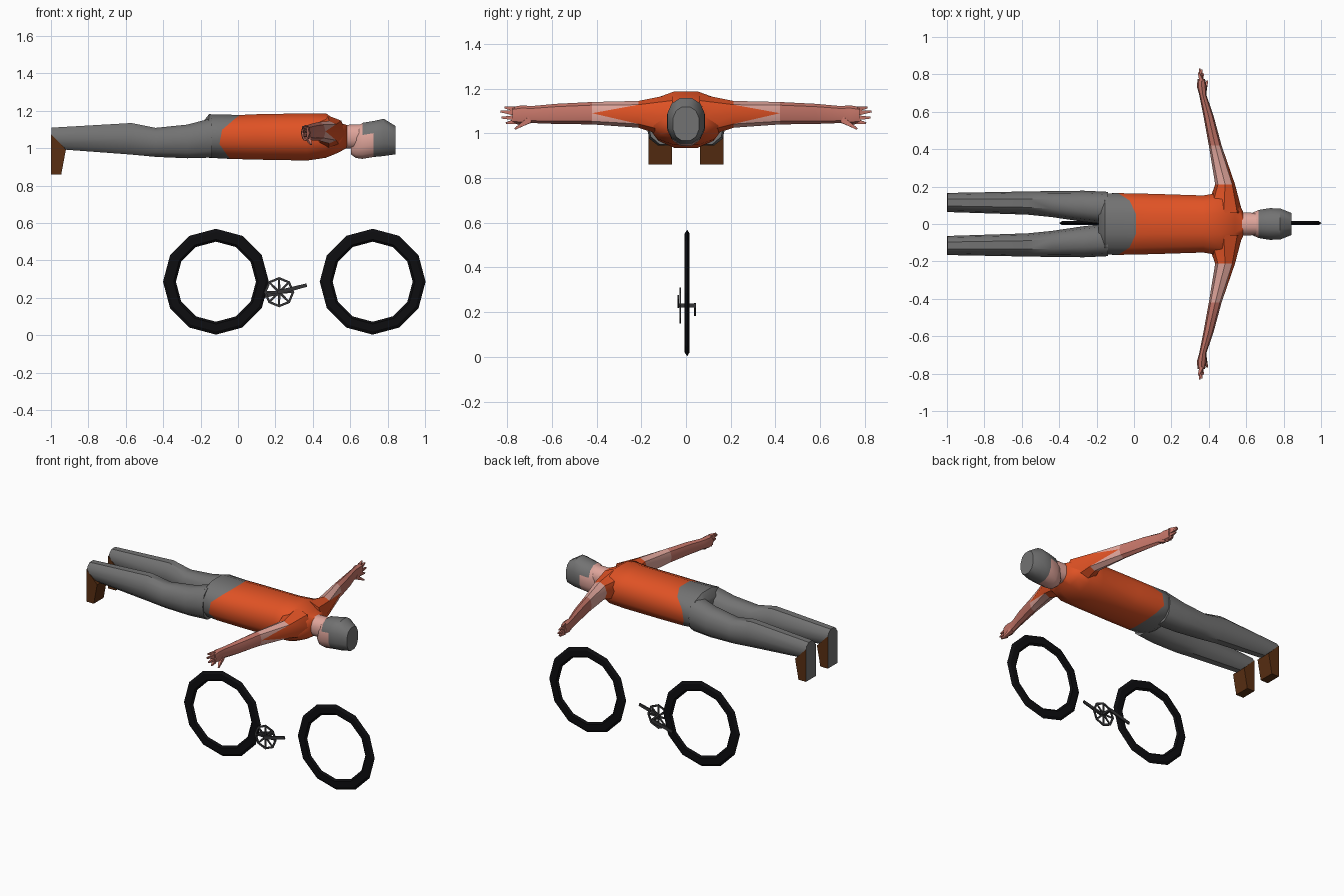
import bpy, bmesh, math
from mathutils import Vector, Matrix

if "Cube" in bpy.data.objects:
    bpy.data.objects.remove(bpy.data.objects["Cube"])


def mat(name, rgb):
    m = bpy.data.materials.new(name)
    m.diffuse_color = (*rgb, 1)
    m.use_nodes = True
    m.node_tree.nodes["Principled BSDF"].inputs["Base Color"].default_value = m.diffuse_color
    return m


GREY = mat("grey cloth", (0.17, 0.17, 0.17))
ORANGE = mat("orange shirt", (0.75, 0.085, 0.018))
PINK = mat("light skin", (0.75, 0.38, 0.33))
SALMON = mat("dark skin", (0.56, 0.18, 0.14))
BROWN = mat("brown shoe", (0.10, 0.028, 0.006))
BLACK = mat("black rubber", (0.004, 0.004, 0.005))
STEEL = mat("dark steel", (0.035, 0.035, 0.037))


def finish(name, bm, mats, rule=None, smooth=40):
    bmesh.ops.recalc_face_normals(bm, faces=bm.faces)
    for f in bm.faces:
        f.material_index = rule(f) if rule else 0
    me = bpy.data.meshes.new(name)
    bm.to_mesh(me)
    bm.free()
    for m in mats:
        me.materials.append(m)
    ob = bpy.data.objects.new(name, me)
    bpy.context.collection.objects.link(ob)
    if smooth:
        bpy.ops.object.select_all(action='DESELECT')
        ob.select_set(True)
        bpy.context.view_layer.objects.active = ob
        bpy.ops.object.shade_smooth_by_angle(angle=math.radians(smooth))
    return ob


def oval(n, hu, hv, phase=0.0, power=0.85):
    """Rounded section as (u, v, sine) points."""
    pts = []
    for k in range(n):
        a = 2 * math.pi * (k + phase) / n
        c, s = math.cos(a), math.sin(a)
        pts.append((math.copysign(abs(c) ** power, c) * hu,
                    math.copysign(abs(s) ** power, s) * hv, s))
    return pts


def loft(rings, wedge=None):
    """Skin closed rings; the wedge segment gets pointed faces at its first corner."""
    bm = bmesh.new()
    vs = [[bm.verts.new(p) for p in r] for r in rings]
    n = len(rings[0])
    for i in range(len(vs) - 1):
        a, b = vs[i], vs[i + 1]
        for j in range(n):
            k = (j + 1) % n
            if i == wedge and j == 0:
                bm.faces.new((a[0], a[1], b[0]))
                bm.faces.new((a[1], b[1], b[0]))
            elif i == wedge and j == n - 1:
                bm.faces.new((a[j], a[0], b[0]))
                bm.faces.new((a[j], b[0], b[j]))
            else:
                bm.faces.new((a[j], a[k], b[k], b[j]))
    bm.faces.new(vs[0])
    bm.faces.new(vs[-1])
    return bm


def along_x(x, y0, y1, z0, z1, n=12, phase=0.5):
    return [(x, (y0 + y1) / 2 + u, (z0 + z1) / 2 + v)
            for u, v, s in oval(n, (y1 - y0) / 2, (z1 - z0) / 2, phase)]


# Torso: trousers below a slanted waist ring, shirt above
hips = [(-.19, .15, .965, 1.14), (-.155, .168, .945, 1.185)]
shirt = [(.1, .166, .935, 1.185), (.37, .157, .93, 1.19), (.47, .175, .945, 1.19),
         (.54, .15, .975, 1.14), (.582, .07, 1.0, 1.125)]
waist = [(-.12 + .135 * max(s, 0) + .08 * max(-s, 0), u, 1.06 + v)
         for u, v, s in oval(12, .17, .121, .5)]
rings = ([along_x(x, -h, h, a, b) for x, h, a, b in hips] + [waist]
         + [along_x(x, -h, h, a, b) for x, h, a, b in shirt])
bm = loft(rings)
waist_x = {(round(p[1], 3), round(p[2], 3)): p[0] for p in waist}
finish("torso", bm, [GREY, ORANGE],
       lambda f: 0 if max(v.co.x for v in f.verts) < .05 else 1)

# Neck and head: hair covers the crown and the back
finish("neck", loft([along_x(.54, -.066, .066, 1.0, 1.125),
                     along_x(.67, -.06, .06, .99, 1.13)]), [PINK])
skull = [(.605, .035, .965, 1.05), (.63, .06, .945, 1.11), (.665, .077, .94, 1.138),
         (.725, .087, .95, 1.148), (.78, .086, .955, 1.16), (.843, .06, .965, 1.12)]
finish("head", loft([along_x(x, -h, h, a, b) for x, h, a, b in skull]), [PINK, GREY],
       lambda f: int(f.calc_center_median().x > .726 or
                     (f.calc_center_median().x > .66 and f.calc_center_median().z > 1.08)))

leg = [(-.998, .064, .166, .995, 1.112), (-.57, .05, .174, .962, 1.138),
       (-.44, .037, .176, .95, 1.112), (-.27, .012, .178, .942, 1.13),
       (-.14, -.002, .172, .945, 1.165)]
shoe = [(-1, 1.075), (-.92, .993), (-.945, .86), (-1, .86)]
arm = [(.06, .48, .1, 1.075, .1), (.212, .487, .053, 1.085, .06), (.42, .434, .034, 1.09, .05),
       (.58, .398, .027, 1.087, .045), (.69, .368, .019, 1.084, .038),
       (.735, .362, .026, 1.082, .043), (.775, .36, .02, 1.08, .038)]
# Fingers: base height, tip x, tip y, tip height
fingers = [(1.108, .345, .81, 1.115), (1.09, .352, .83, 1.098),
           (1.07, .362, .826, 1.07), (1.053, .37, .805, 1.045)]


def box_between(bm, p, q, w0, w1, d=None):
    """Tapered four-sided bar from p to q."""
    p, q = Vector(p), Vector(q)
    dirn = (q - p).normalized()
    side = dirn.cross(Vector((0, 1, 0)) if abs(dirn.y) < .8 else Vector((1, 0, 0))).normalized()
    up = dirn.cross(side)
    ends = []
    for c, w in ((p, w0), (q, w1)):
        t = d or w
        ends.append([bm.verts.new(c + side * w * a + up * t * b)
                     for a, b in ((1, 1), (-1, 1), (-1, -1), (1, -1))])
    a, b = ends
    for j in range(4):
        k = (j + 1) % 4
        bm.faces.new((a[j], a[k], b[k], b[j]))
    bm.faces.new(a)
    bm.faces.new(b)


def arm_colour(f):
    c, y = f.calc_center_median(), [abs(v.co.y) for v in f.verts]
    if max(y) < .22 or (len(y) == 3 and abs(c.y) < .3):
        return 0
    return 1 if max(y) < .43 else 2


for s, side in ((1, "left"), (-1, "right")):
    # Trouser leg
    finish(side + "_leg", loft([along_x(x, s * a, s * b, c, d, 10, 0) for x, a, b, c, d in leg]),
           [GREY])
    # Shoe with a grey sole
    finish(side + "_shoe", loft([[(x, s * y, z) for x, z in shoe] for y in (.063, .167)]),
           [BROWN, GREY], lambda f: int(f.normal.x < -.9), 20)
    # Arm with sleeve point, bare upper arm and darker forearm
    finish(side + "_arm", loft([[(xc + u, s * y, zc + v) for u, v, _ in oval(8, hx, hz, 0, .95)]
                                for y, xc, hx, zc, hz in arm], 1),
           [ORANGE, PINK, SALMON], arm_colour)
    # Fingers and thumb
    bm = bmesh.new()
    for z, tx, ty, tz in fingers:
        box_between(bm, (.36, s * .765, z), (tx, s * ty, tz), .011, .004)
    box_between(bm, (.372, s * .70, 1.06), (.392, s * .765, 1.02), .014, .004)
    finish(side + "_fingers", bm, [SALMON])


def ring_y(name, centre, section, n, material):
    """Ring around the y axis from (radius, y) section points."""
    bm = bmesh.new()
    vs = [[bm.verts.new((centre[0] + r * math.cos(a), centre[1] + y, centre[2] + r * math.sin(a)))
           for r, y in section] for a in (2 * math.pi * k / n for k in range(n))]
    m = len(section)
    for k in range(n):
        a, b = vs[k], vs[(k + 1) % n]
        for j in range(m):
            i = (j + 1) % m
            bm.faces.new((a[j], a[i], b[i], b[j]))
    return finish(name, bm, [material], None, 0)


# Tyres
tyre = [(.283, 0), (.266, .011), (.226, .011), (.214, 0), (.226, -.011), (.266, -.011)]
for name, x in (("rear_tyre", -.118), ("front_tyre", .72)):
    ring_y(name, (x, .005, .286), tyre, 12, BLACK)

# Chainring with spokes
cx, cz = .22, .23
ring_y("chainring", (cx, -.025, cz),
       [(.081, -.003), (.081, .003), (.068, .003), (.068, -.003)], 8, STEEL)
bm = bmesh.new()
for k in range(8):
    a = 2 * math.pi * k / 8
    box_between(bm, (cx, -.025, cz),
                (cx + .073 * math.cos(a), -.025, cz + .073 * math.sin(a)), .007, .005, .002)
finish("chainring_spokes", bm, [STEEL], None, 0)

# Crank axle and two opposed crank arms
bm = bmesh.new()
box_between(bm, (cx, -.038, cz), (cx, .045, cz), .008, .008)
box_between(bm, (cx, -.035, cz), (cx + .148, -.035, cz + .038), .012, .009, .004)
box_between(bm, (cx, .04, cz), (cx - .148, .04, cz - .038), .012, .009, .004)
finish("crank", bm, [STEEL], None, 0)
